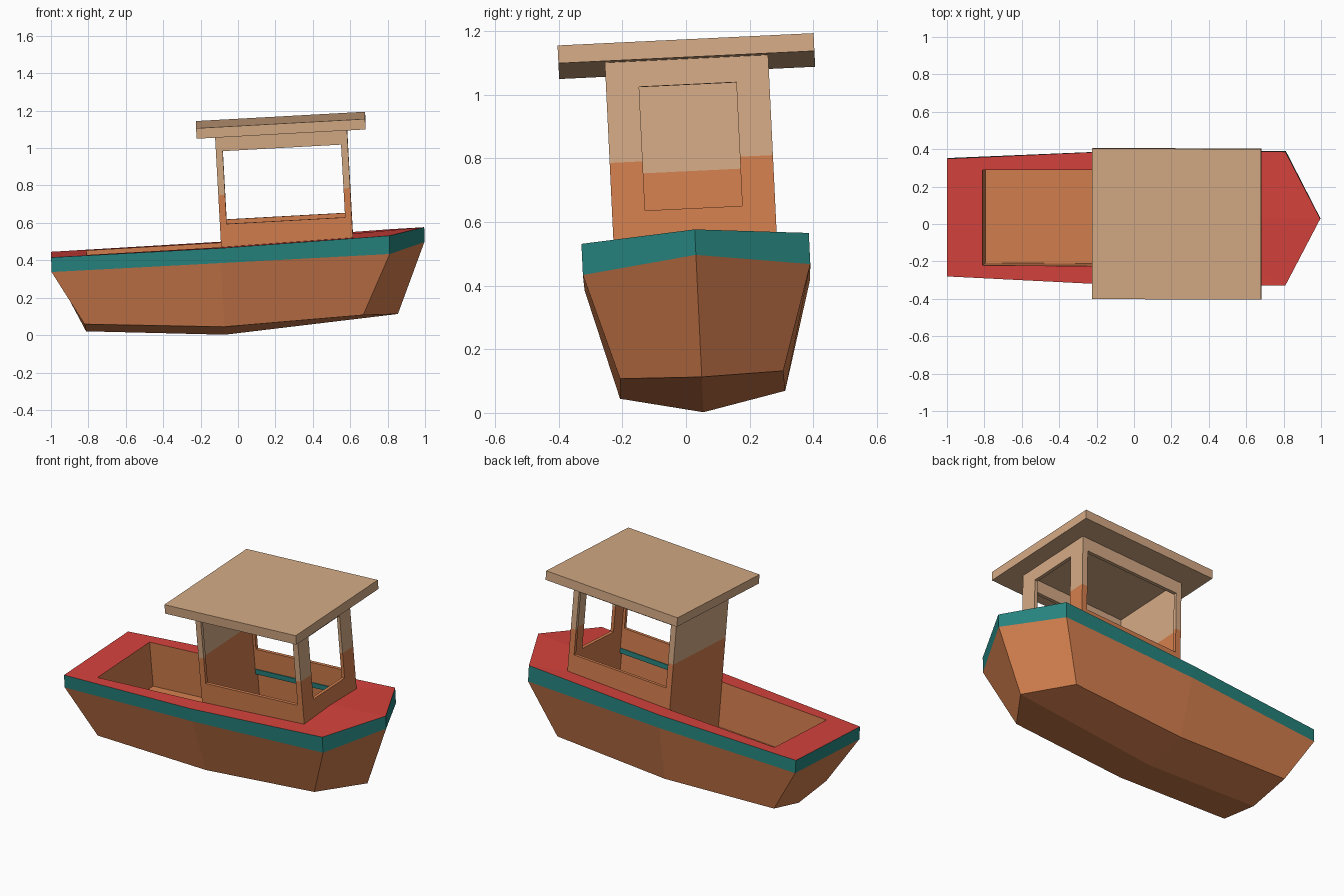
import bpy, bmesh
from mathutils import Matrix, Vector

if "Cube" in bpy.data.objects:
    bpy.data.objects.remove(bpy.data.objects["Cube"])

# whole boat is tilted a little (bow and port side up)
TILT = (Matrix.Translation((0, 0.055, 0)) @ Matrix.Rotation(0.048, 4, 'X')
        @ Matrix.Rotation(-0.055, 4, 'Y'))


def material(name, rgb):
    m = bpy.data.materials.new(name)
    lin = [(c / 255 / 12.92 if c < 11 else ((c / 255 + 0.055) / 1.055) ** 2.4) for c in rgb]
    m.diffuse_color = (*lin, 1)
    m.use_nodes = True
    m.node_tree.nodes["Principled BSDF"].inputs["Base Color"].default_value = m.diffuse_color
    return m


BROWN = material("brown wood", (212, 127, 78))
TAN = material("tan wood", (212, 170, 132))
TEAL = material("teal paint", (38, 132, 127))
RED = material("red deck", (213, 66, 60))


def finish(name, bm, mats, rule=None):
    bmesh.ops.recalc_face_normals(bm, faces=bm.faces)
    if rule:
        for f in bm.faces:
            f.material_index = rule(f)
    bm.transform(TILT)
    me = bpy.data.meshes.new(name)
    bm.to_mesh(me)
    bm.free()
    for m in mats:
        me.materials.append(m)
    ob = bpy.data.objects.new(name, me)
    bpy.context.collection.objects.link(ob)
    return ob


def box(bm, lo, hi):
    lo, hi = Vector(lo), Vector(hi)
    mat = Matrix.Translation((lo + hi) / 2) @ Matrix.Diagonal((*(hi - lo), 1))
    bmesh.ops.create_cube(bm, size=1, matrix=mat)


def paint_split(bm, z=0.765):
    geom = bm.verts[:] + bm.edges[:] + bm.faces[:]
    bmesh.ops.bisect_plane(bm, geom=geom, plane_co=(0, 0, z), plane_no=(0, 0, 1))
    return lambda f: int(f.calc_center_median().z > z)


def ring(bm, side, centre):
    """Half outline from stern to bow, a centre point, then the mirrored half."""
    pts = side + [centre] + [(x, -y, z) for x, y, z in reversed(side)]
    return [bm.verts.new(p) for p in pts]


def bridge(bm, a, b, mat):
    n = len(a)
    for i in range(n):
        j = (i + 1) % n
        bm.faces.new((a[i], a[j], b[j], b[i])).material_index = mat


# hull: rim, paint line, chine, plus the open well in the deck
bm = bmesh.new()
rim = ring(bm, [(-.974, -.315, .485), (-.07, -.358, .487), (.838, -.358, .504)], (1.026, 0, .522))
line = ring(bm, [(-.976, -.315, .407), (-.07, -.355, .407), (.835, -.358, .406)], (1.022, 0, .442))
chine = ring(bm, [(-.815, -.257, .116), (-.07, -.26, .061), (.675, -.257, .083)], (.86, 0, .066))
well = ring(bm, [(-.784, -.255, .485), (-.07, -.258, .487), (.625, -.257, .499)], (.625, 0, .508))
floor = ring(bm, [(-.784, -.255, .21), (-.07, -.258, .21), (.625, -.257, .21)], (.625, 0, .21))
bridge(bm, rim, well, 2)
bridge(bm, rim, line, 1)
bridge(bm, well, floor, 0)
bm.faces.new(floor)
n = len(rim)
for i in range(n - 1):
    bm.faces.new((line[i], line[i + 1], chine[i + 1], chine[i]))
k_stern = bm.verts.new((-.81, 0, .065))
k_mid = bm.verts.new((-.07, 0, .006))
bm.faces.new((line[0], chine[0], k_stern, chine[-1], line[-1]))
for s in (chine, [chine[-1 - i] for i in range(n)]):
    bm.faces.new((s[0], s[1], k_mid, k_stern))
    bm.faces.new((s[1], s[2], s[3], k_mid))
finish("hull", bm, [BROWN, TEAL, RED])


def window_wall(name, corners, hole, axis, thick):
    """Upright wall with one rectangular opening; axis gives its direction."""
    bm = bmesh.new()

    def loop(u0, u1, z0, z1):
        return [bm.verts.new(axis(u, z)) for u, z in ((u0, z0), (u1, z0), (u1, z1), (u0, z1))]
    bridge(bm, loop(*corners), loop(*hole), 0)
    ext = bmesh.ops.extrude_face_region(bm, geom=bm.faces[:], use_keep_orig=True)
    bmesh.ops.translate(bm, vec=thick,
                        verts=[g for g in ext["geom"] if isinstance(g, bmesh.types.BMVert)])
    finish(name, bm, [BROWN, TAN], paint_split(bm))


# cabin side walls
for name, s in (("right", -1), ("left", 1)):
    window_wall(name + "_cabin_wall", (-.063, .643, .475, 1.085), (-.027, .607, .61, 1.0),
                lambda u, z: (u, s * .257, z), (0, -s * .02, 0))
    # thin trim inside the cabin at deck level
    bm = bmesh.new()
    box(bm, (-.04, s * .235 - .003, .455), (.62, s * .235 + .003, .485))
    finish(name + "_inner_trim", bm, [TEAL])

# cabin windscreen wall
window_wall("windscreen_wall", (-.238, .238, .475, 1.085), (-.153, .153, .61, 1.0),
            lambda u, z: (.643, u, z), (-.02, 0, 0))

# solid wall at the back of the cabin, down to the well floor
bm = bmesh.new()
box(bm, (-.0635, -.2565, .205), (-.043, .2565, 1.085))
finish("cabin_back_wall", bm, [BROWN, TAN], paint_split(bm))

# roof
bm = bmesh.new()
box(bm, (-.162, -.403, 1.081), (.743, .403, 1.137))
finish("roof", bm, [TAN])
